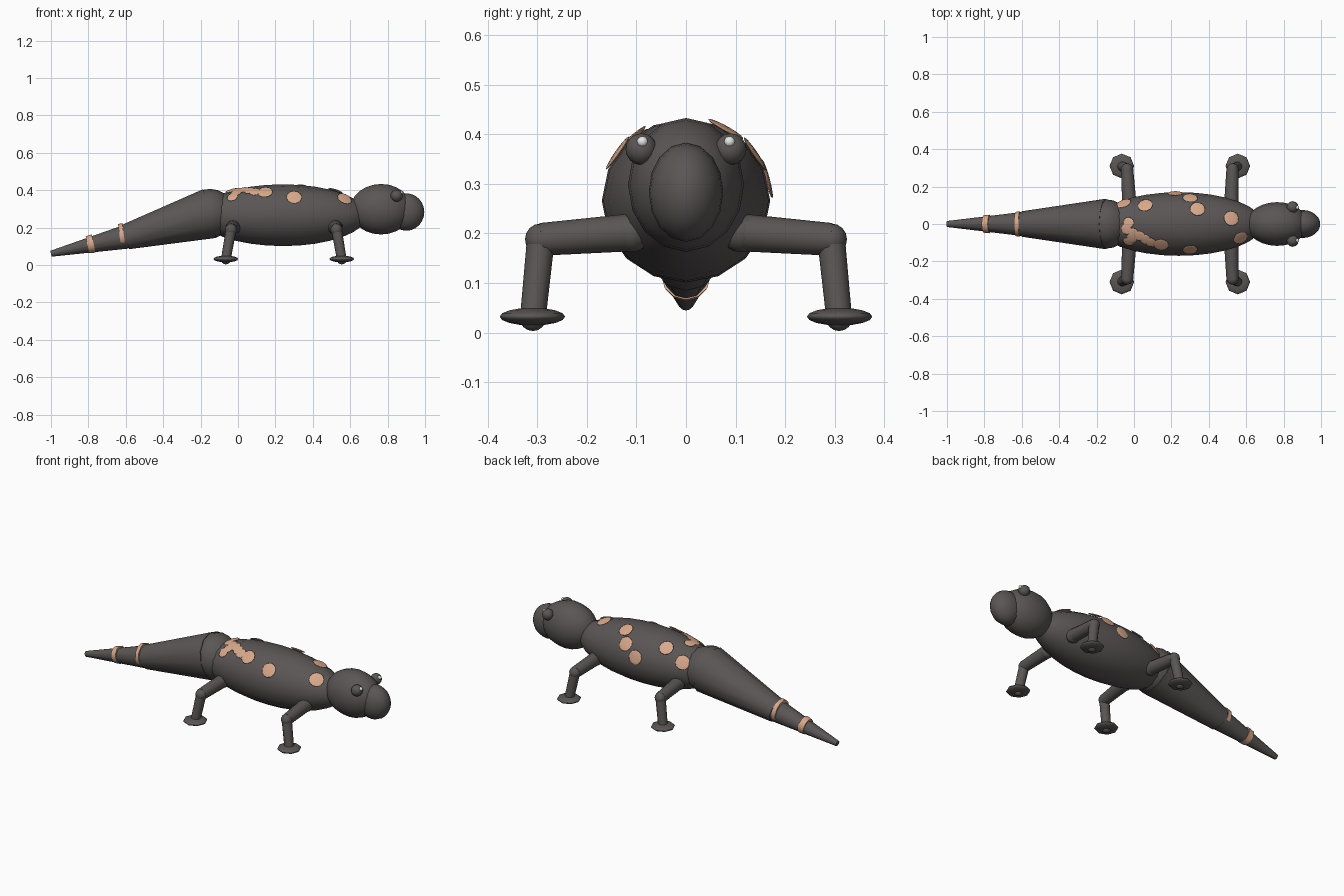
import bpy
import math
from mathutils import Vector

cube = bpy.data.objects.get("Cube")
if cube:
    bpy.data.objects.remove(cube, do_unlink=True)


def material(name, rgb):
    mat = bpy.data.materials.new(name)
    mat.use_nodes = True
    mat.diffuse_color = (*rgb, 1)
    mat.node_tree.nodes["Principled BSDF"].inputs["Base Color"].default_value = (*rgb, 1)
    return mat


SKIN = material("charcoal skin", (0.105, 0.092, 0.092))
TAN = material("tan marking", (0.68, 0.39, 0.26))
WHITE = material("eye white", (0.8, 0.8, 0.8))

X_AXIS = Vector((1, 0, 0))
Z_AXIS = Vector((0, 0, 1))


def finish(name, mat, axis, scale):
    """Name, colour, orient and smooth the newest primitive."""
    obj = bpy.context.object
    obj.name = obj.data.name = name
    obj.scale = scale
    obj.rotation_mode = "QUATERNION"
    obj.rotation_quaternion = Vector(axis).to_track_quat("Z", "Y")
    obj.data.materials.append(mat)
    obj.data.shade_smooth()
    obj.data.set_sharp_from_angle(angle=math.radians(50))
    return obj


def ball(name, centre, size, mat=SKIN, axis=Z_AXIS, sides=16, rings=8):
    """Ellipsoid with its pole along axis; size is in its own frame."""
    bpy.ops.mesh.primitive_uv_sphere_add(segments=sides, ring_count=rings, radius=1, location=centre)
    return finish(name, mat, axis, size)


def limb(name, start, end, r_start, r_end, mat=SKIN, sides=12):
    """Tapered cylinder between two points."""
    start, end = Vector(start), Vector(end)
    bpy.ops.mesh.primitive_cone_add(vertices=sides, radius1=r_start, radius2=r_end,
                                    depth=(end - start).length, location=(start + end) / 2)
    return finish(name, mat, end - start, (1, 1, 1))


# Body, head and snout: ellipsoids strung along x
BODY_X, BODY_Z, BODY_LEN, BODY_R = 0.24, 0.266, 0.45, 0.17
ball("body", (BODY_X, 0, BODY_Z), (BODY_R, 0.165, BODY_LEN), axis=X_AXIS, rings=16)
ball("head", (0.765, 0, 0.298), (0.117, 0.135, 0.165), axis=X_AXIS, rings=12)
ball("snout", (0.9, 0, 0.283), (0.075, 0.1, 0.096), axis=X_AXIS, rings=12)

# Tail: two tapering sections with a ball at each joint
ROOT, MIDDLE, TIP = (-0.15, 0, 0.275), (-0.6, 0, 0.15), (-1, 0, 0.06)
ball("tail_root", ROOT, (0.132,) * 3, axis=X_AXIS, sides=12, rings=10)
limb("tail_base", ROOT, MIDDLE, 0.135, 0.068)
ball("tail_joint", MIDDLE, (0.063,) * 3, axis=X_AXIS, sides=12)
limb("tail_end", MIDDLE, TIP, 0.064, 0.016)

# Tail bands
limb("tail_band_inner", (-0.61, 0, 0.157), (-0.633, 0, 0.154), 0.067, 0.065, TAN)
limb("tail_band_outer", (-0.772, 0, 0.115), (-0.805, 0, 0.108), 0.05, 0.046, TAN)

# Eyes and legs, repeated on both sides
for side, label in ((1, "left"), (-1, "right")):
    ball(f"{label}_eye", (0.848, 0.09 * side, 0.37), (0.032,) * 3, sides=12)
    ball(f"{label}_eye_glint", (0.872, 0.088 * side, 0.385), (0.011,) * 3, WHITE, sides=12)
    for part, hip_x, knee_x, foot_x in (("front", 0.52, 0.527, 0.555), ("hind", -0.025, -0.037, -0.065)):
        name = f"{part}_{label}"
        hip = (hip_x, 0.11 * side, 0.202)
        knee = (knee_x, 0.293 * side, 0.188)
        ankle = (foot_x, 0.309 * side, 0.03)
        ball(f"{name}_hip", hip, (0.04,) * 3, sides=12)
        limb(f"{name}_upper_leg", hip, knee, 0.038, 0.033)
        ball(f"{name}_knee", knee, (0.032,) * 3, sides=12)
        limb(f"{name}_lower_leg", knee, ankle, 0.028, 0.026)
        ball(f"{name}_ankle", ankle, (0.027, 0.027, 0.027), sides=12)
        ball(f"{name}_foot", (foot_x, 0.31 * side, 0.032), (0.066, 0.066, 0.018), sides=8)


def spot(index, x, degrees, radius):
    """Thin disc lying on the body; degrees run from the top towards +y."""
    angle = math.radians(degrees)
    t = (x - BODY_X) / BODY_LEN
    r = BODY_R * math.sqrt(1 - t * t)
    out = Vector((0, math.sin(angle), math.cos(angle)))
    normal = out * (r / BODY_R ** 2) + X_AXIS * (t / BODY_LEN)
    ball(f"spot_{index}", Vector((x, 0, BODY_Z)) + out * r, (radius, radius, 0.0049),
         TAN, normal, sides=12, rings=6)


# Back spots, then the overlapping cluster near the hips
SPOTS = [(0.34, 29), (0.3, 56), (0.22, 75), (0.06, 40), (0.52, 13), (-0.055, 59),
         (0.57, -40), (0.3, -55), (0.145, -42)]
CLUSTER = [(-0.03, 3), (-0.04, -12), (-0.005, -20), (0.03, -25), (0.06, -32),
           (0.09, -38), (-0.03, -44), (-0.01, -32)]
for i, (x, degrees) in enumerate(SPOTS + CLUSTER):
    spot(i + 1, x, degrees, 0.041 if i < len(SPOTS) else 0.03)
